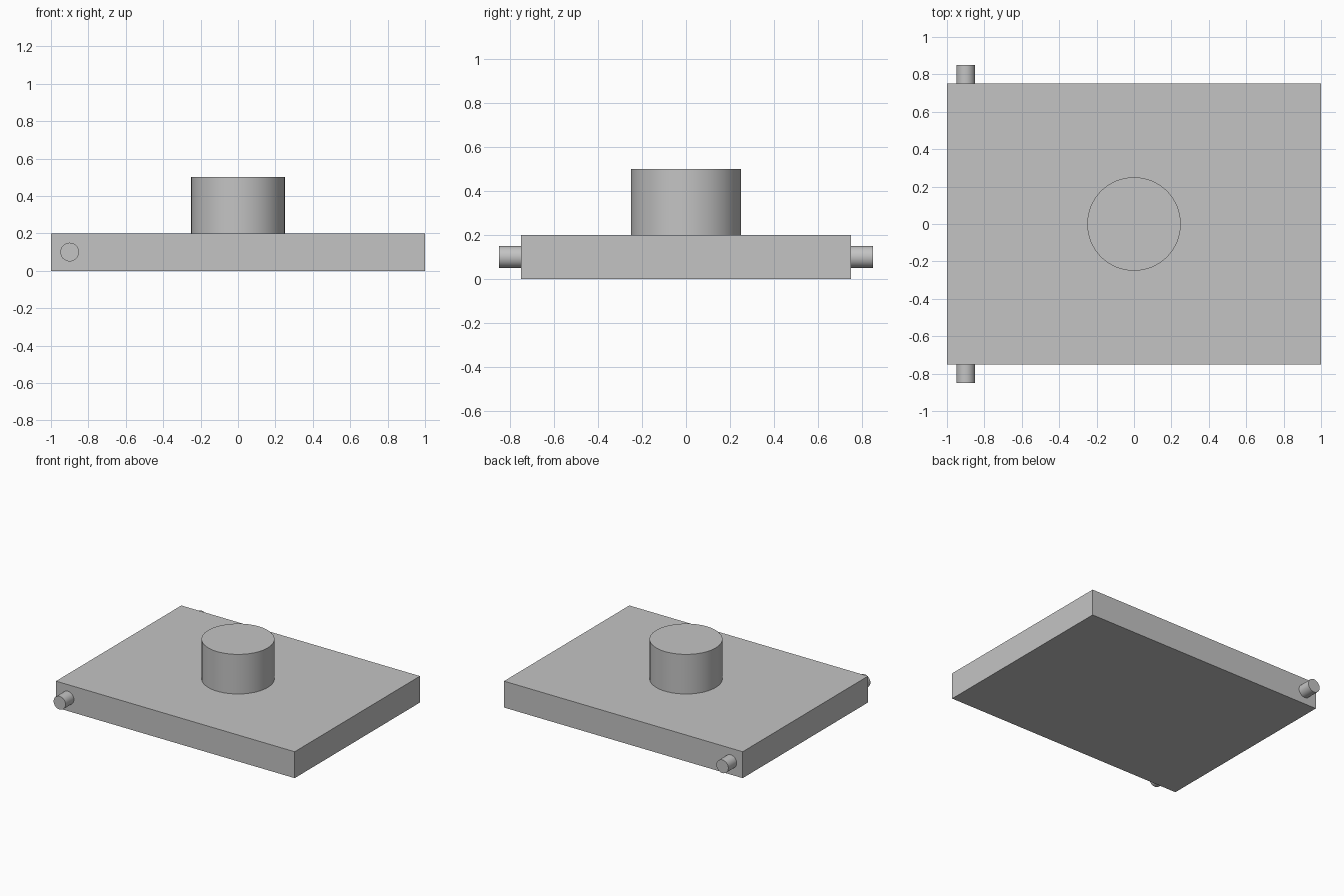
import bpy
import math

cube = bpy.data.objects.get("Cube")
if cube:
    bpy.data.objects.remove(cube, do_unlink=True)

# Single plain grey material
grey = bpy.data.materials.new("plain_grey")
grey.use_nodes = True
colour = (0.55, 0.55, 0.55, 1.0)
grey.diffuse_color = colour
grey.node_tree.nodes["Principled BSDF"].inputs["Base Color"].default_value = colour


def finish(name):
    obj = bpy.context.object
    obj.name = name
    obj.data.materials.append(grey)
    return obj


def cylinder(name, radius, depth, location, sides, tilt=0.0):
    bpy.ops.mesh.primitive_cylinder_add(
        vertices=sides, radius=radius, depth=depth,
        location=location, rotation=(tilt, 0, 0))
    obj = finish(name)
    bpy.ops.object.shade_smooth_by_angle(angle=math.radians(30))
    return obj


# Flat rectangular base
bpy.ops.mesh.primitive_cube_add(size=1, location=(0, 0, 0.1))
base = finish("base_plate")
base.scale = (2.0, 1.5, 0.2)
bpy.ops.object.transform_apply(location=False, rotation=False, scale=True)

# Round boss standing on the plate
cylinder("centre_boss", 0.25, 0.3, (0, 0, 0.35), 64)

# Hinge pegs on the front and back edges
for name, side in (("front_peg", -1), ("back_peg", 1)):
    cylinder(name, 0.05, 0.1, (-0.9, side * 0.8, 0.1), 32, math.pi / 2)
